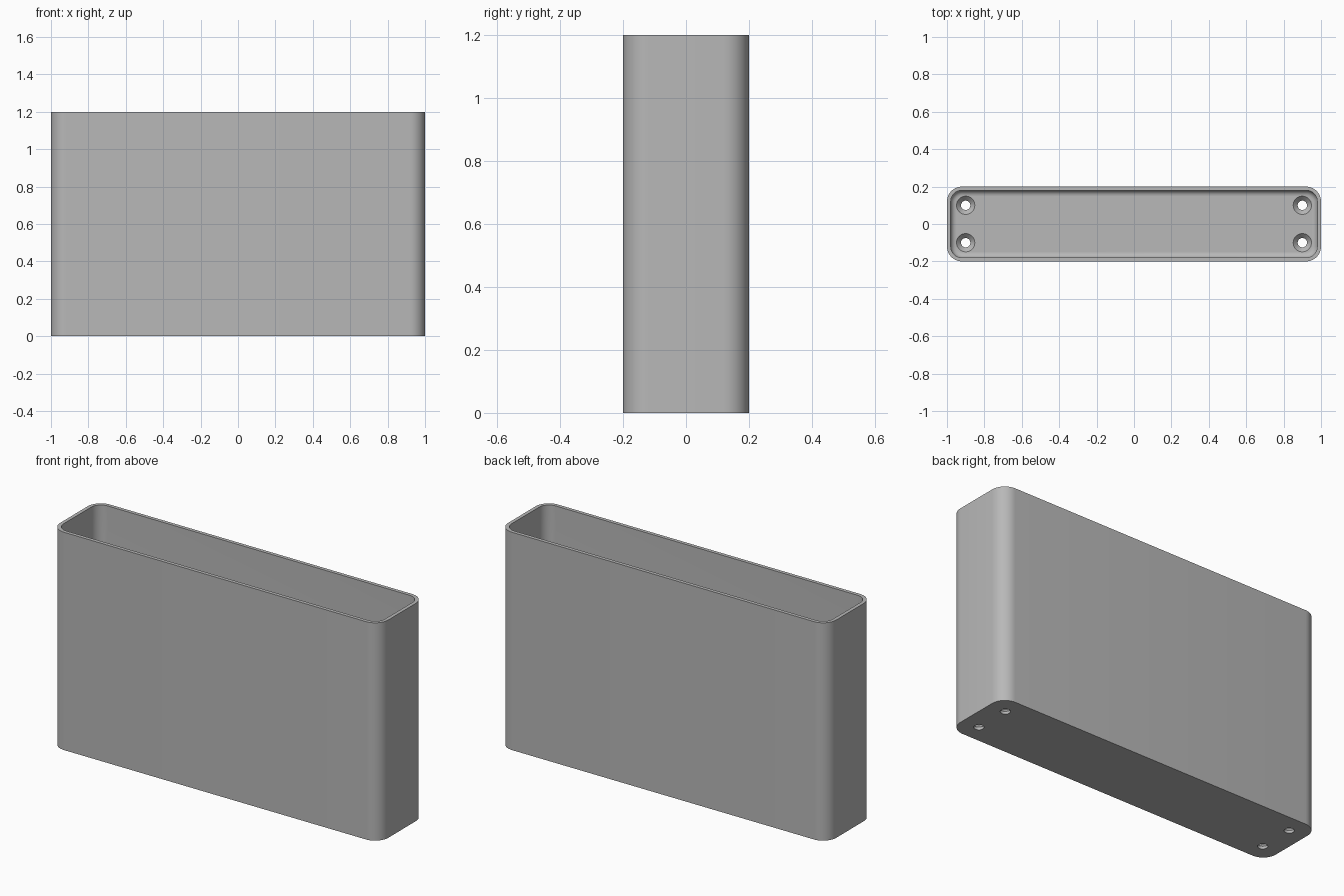
import bpy, bmesh, math

cube = bpy.data.objects.get("Cube")
if cube:
    bpy.data.objects.remove(cube, do_unlink=True)

HALF_X, HALF_Y, HEIGHT = 1.0, 0.2, 1.2
CORNER, WALL, FLOOR, FILLET = 0.08, 0.02, 0.04, 0.03


def material(name, value):
    mat = bpy.data.materials.new(name)
    mat.use_nodes = True
    colour = (value, value, value, 1)
    mat.diffuse_color = colour
    mat.node_tree.nodes["Principled BSDF"].inputs["Base Color"].default_value = colour
    return mat


def rounded_ring(bm, inset, z, steps=10):
    """Rounded rectangle of vertices, inset from the outer outline."""
    r = CORNER - inset
    cx, cy = HALF_X - CORNER, HALF_Y - CORNER
    ring = []
    for quarter, (sx, sy) in enumerate([(1, 1), (-1, 1), (-1, -1), (1, -1)]):
        for i in range(steps + 1):
            a = math.pi / 2 * (quarter + i / steps)
            ring.append(bm.verts.new((sx * cx + r * math.cos(a),
                                      sy * cy + r * math.sin(a), z)))
    return ring


def loft(name, rings, bm):
    """Skin a stack of equal rings and cap both ends."""
    for low, high in zip(rings, rings[1:]):
        n = len(low)
        for i in range(n):
            j = (i + 1) % n
            bm.faces.new((low[i], low[j], high[j], high[i]))
    bm.faces.new(rings[0][::-1])
    bm.faces.new(rings[-1])
    bmesh.ops.recalc_face_normals(bm, faces=bm.faces)
    mesh = bpy.data.meshes.new(name)
    bm.to_mesh(mesh)
    bm.free()
    obj = bpy.data.objects.new(name, mesh)
    bpy.context.collection.objects.link(obj)
    return obj


# Open box: outer wall, rim, inner wall and filleted floor
bm = bmesh.new()
profile = [(0, 0), (0, HEIGHT), (WALL, HEIGHT)]
for i in range(7):
    a = math.pi / 2 * i / 6
    profile.append((WALL + FILLET * (1 - math.cos(a)),
                    FLOOR + FILLET * (1 - math.sin(a))))
box = loft("box", [rounded_ring(bm, d, z) for d, z in profile], bm)
box.data.materials.append(material("grey plastic", 0.48))


def countersink_cutter(x, y):
    """Straight hole that widens into a cone at the floor."""
    bm = bmesh.new()
    rings = []
    for r, z in [(0.025, -0.02), (0.025, 0.015), (0.049, FLOOR), (0.049, 0.06)]:
        rings.append([bm.verts.new((x + r * math.cos(math.tau * i / 32),
                                    y + r * math.sin(math.tau * i / 32), z))
                      for i in range(32)])
    cutter = loft("hole_cutter", rings, bm)
    cutter.hide_render = True
    return cutter


# Four countersunk screw holes through the floor
bpy.ops.object.select_all(action='DESELECT')
bpy.context.view_layer.objects.active = box
box.select_set(True)
for x in (-0.9, 0.9):
    for y in (-0.1, 0.1):
        cutter = countersink_cutter(x, y)
        mod = box.modifiers.new("screw_hole", 'BOOLEAN')
        mod.operation = 'DIFFERENCE'
        mod.solver = 'EXACT'
        mod.object = cutter
        bpy.ops.object.modifier_apply(modifier=mod.name)
        bpy.data.objects.remove(cutter, do_unlink=True)

bpy.ops.object.shade_smooth_by_angle(angle=math.radians(30))
